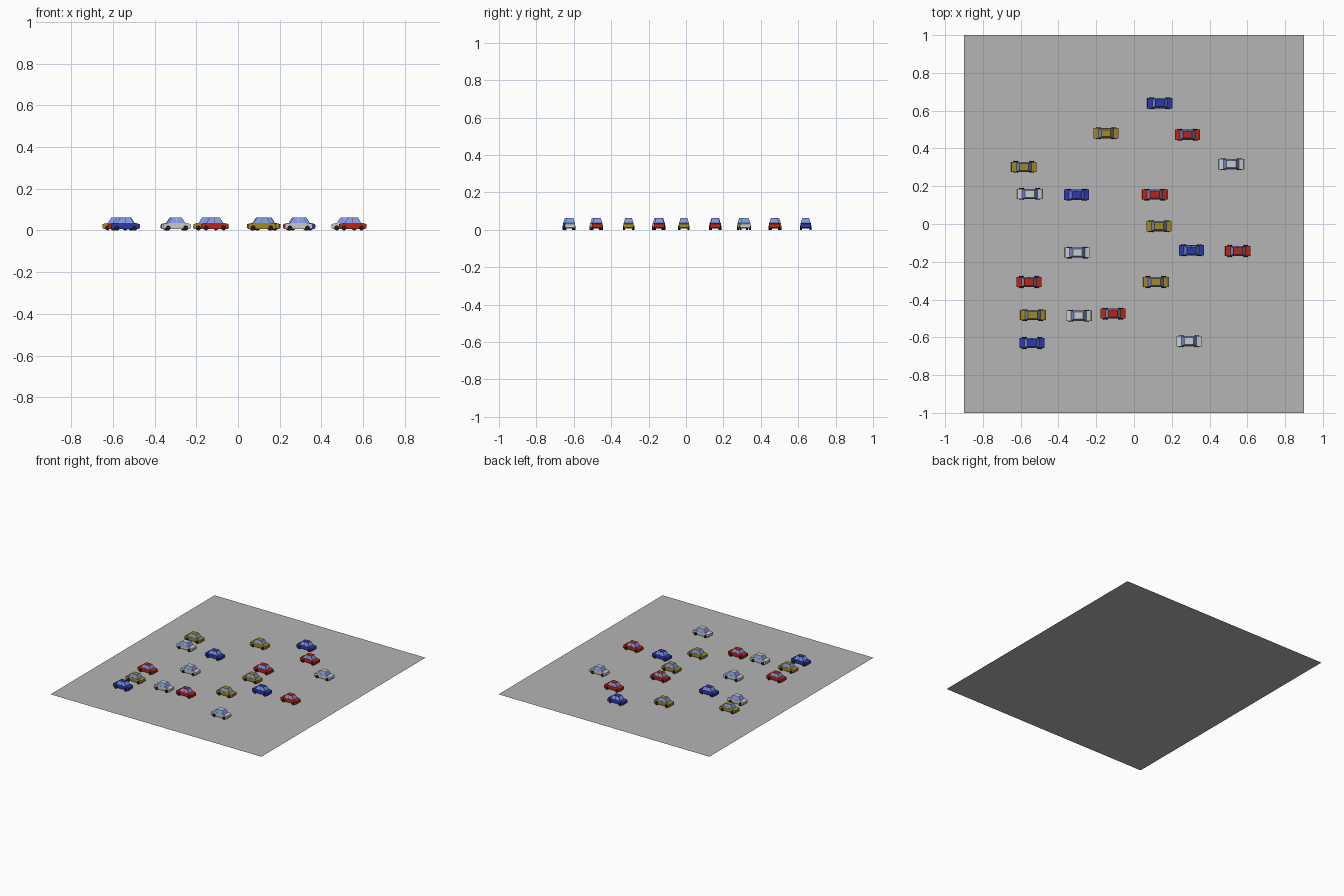
import bpy, bmesh, math
from mathutils import Matrix, Vector

if "Cube" in bpy.data.objects:
    bpy.data.objects.remove(bpy.data.objects["Cube"])


def mat(name, rgb):
    m = bpy.data.materials.new(name)
    m.diffuse_color = (*rgb, 1)
    m.use_nodes = True
    m.node_tree.nodes["Principled BSDF"].inputs["Base Color"].default_value = m.diffuse_color
    return m


ASPHALT = mat("asphalt grey", (0.46, 0.46, 0.46))
GLASS = mat("window blue", (0.20, 0.31, 0.80))
TYRE = mat("tyre black", (0.012, 0.012, 0.012))
PAINT = {
    "red": mat("paint red", (0.50, 0.018, 0.006)),
    "yellow": mat("paint yellow", (0.36, 0.25, 0.014)),
    "blue": mat("paint blue", (0.027, 0.038, 0.42)),
    "white": mat("paint white", (0.60, 0.60, 0.60)),
}


def finish(bm, name, mats):
    bmesh.ops.recalc_face_normals(bm, faces=bm.faces)
    me = bpy.data.meshes.new(name)
    bm.to_mesh(me)
    bm.free()
    for m in mats:
        me.materials.append(m)
    return me


def place(name, me, loc):
    ob = bpy.data.objects.new(name, me)
    ob.location = loc
    bpy.context.collection.objects.link(ob)


def body_mesh(color):
    # side profile extruded across the car width
    bm = bmesh.new()
    half = [(0.062, 0.008), (0.067, 0.013), (0.066, 0.031), (0.042, 0.036)]
    pts = half + [(-x, z) for x, z in reversed(half)]
    face = bm.faces.new([bm.verts.new((x, -0.0275, z)) for x, z in pts])
    ext = bmesh.ops.extrude_face_region(bm, geom=[face], use_keep_orig=True)
    for v in ext["geom"]:
        if isinstance(v, bmesh.types.BMVert):
            v.co.y = 0.0275
    return finish(bm, color + " body", [PAINT[color]])


def cabin_mesh(color):
    # tapered box, split at the middle pillar, with inset windows
    bm = bmesh.new()
    bmesh.ops.create_cube(bm, size=2)
    for v in bm.verts:
        top = v.co.z > 0
        v.co = Vector((v.co.x * (0.024 if top else 0.041),
                       v.co.y * (0.018 if top else 0.0265),
                       0.062 if top else 0.035))
    bmesh.ops.bisect_plane(bm, geom=bm.verts[:] + bm.edges[:] + bm.faces[:],
                           plane_co=(0, 0, 0), plane_no=(1, 0, 0))
    bm.normal_update()
    panes = [f for f in bm.faces if abs(f.normal.z) < 0.9]
    bmesh.ops.inset_individual(bm, faces=panes, thickness=0.0025)
    for f in panes:
        f.material_index = 1
    return finish(bm, color + " cabin", [PAINT[color], GLASS])


def wheels_mesh():
    bm = bmesh.new()
    for x in (-0.042, 0.042):
        for y in (-0.025, 0.025):
            m = Matrix.Translation((x, y, 0.012)) @ Matrix.Rotation(math.pi / 2, 4, "X")
            bmesh.ops.create_cone(bm, cap_ends=True, segments=12, radius1=0.012,
                                  radius2=0.012, depth=0.011, matrix=m)
    return finish(bm, "wheels", [TYRE])


# flat ground slab
bm = bmesh.new()
bm.faces.new([bm.verts.new(p) for p in
              ((-0.9, -1, 0), (0.9, -1, 0), (0.9, 1, 0), (-0.9, 1, 0))])
place("parking_ground", finish(bm, "parking ground", [ASPHALT]), (0, 0, 0))

# cars by paint colour
CARS = {
    "blue": [(0.137, 0.64), (-0.304, 0.154), (0.304, -0.14), (-0.54, -0.63)],
    "yellow": [(-0.148, 0.48), (-0.583, 0.302), (0.132, -0.011),
               (0.115, -0.307), (-0.536, -0.482)],
    "red": [(0.283, 0.472), (0.11, 0.156), (0.55, -0.143),
            (-0.556, -0.307), (-0.111, -0.474)],
    "white": [(0.515, 0.317), (-0.552, 0.159), (-0.30, -0.151),
              (-0.293, -0.485), (0.291, -0.62)],
}
wheels = wheels_mesh()
for color, spots in CARS.items():
    body, cabin = body_mesh(color), cabin_mesh(color)
    for i, (x, y) in enumerate(spots, 1):
        for part, me in (("body", body), ("cabin", cabin), ("wheels", wheels)):
            place(f"{color}_car_{i}_{part}", me, (x, y, 0))
